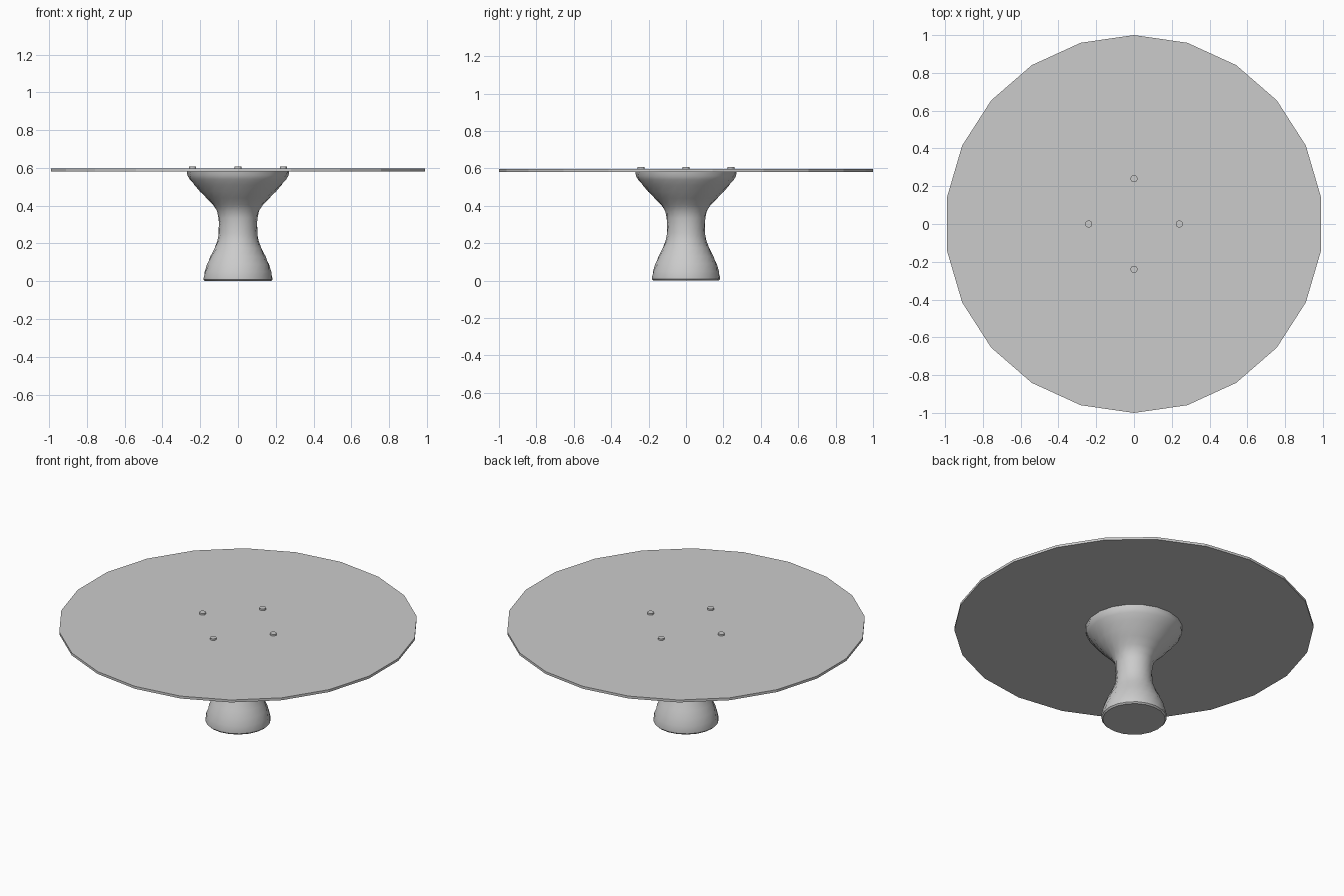
import bpy, bmesh
from math import sin, cos, pi, radians

if "Cube" in bpy.data.objects:
    bpy.data.objects.remove(bpy.data.objects["Cube"])


def disc(name, sides, radius, z0, z1, x=0, y=0):
    bpy.ops.mesh.primitive_cylinder_add(vertices=sides, radius=radius, depth=z1 - z0,
                                        location=(x, y, (z0 + z1) / 2))
    ob = bpy.context.object
    ob.name = name
    return ob


# Twisted pedestal: (radius, height) profile, each ring turned further round
PROFILE = [(0.174, 0.0), (0.182, 0.008), (0.182, 0.022), (0.177, 0.05), (0.165, 0.09),
           (0.147, 0.13), (0.125, 0.175), (0.109, 0.215), (0.103, 0.255), (0.102, 0.295),
           (0.104, 0.335), (0.111, 0.37), (0.133, 0.405), (0.168, 0.44), (0.202, 0.475),
           (0.232, 0.51), (0.257, 0.54), (0.268, 0.56), (0.272, 0.584)]
SIDES, TWIST = 20, radians(150)
bm = bmesh.new()
rings = []
for r, z in PROFILE:
    turn = TWIST * z / 0.584
    rings.append([bm.verts.new((r * cos(2 * pi * i / SIDES + turn),
                                r * sin(2 * pi * i / SIDES + turn), z))
                  for i in range(SIDES)])
for low, high in zip(rings, rings[1:]):
    for i in range(SIDES):
        j = (i + 1) % SIDES
        bm.faces.new((low[i], low[j], high[j], high[i]))
bm.faces.new(rings[0][::-1])
bm.faces.new(rings[-1])
mesh = bpy.data.meshes.new("pedestal")
bm.to_mesh(mesh)
bm.free()
pedestal = bpy.data.objects.new("pedestal", mesh)
bpy.context.collection.objects.link(pedestal)
bpy.context.view_layer.objects.active = pedestal
pedestal.select_set(True)
bpy.ops.object.shade_smooth_by_angle(angle=radians(32))
pedestal.select_set(False)

# Thin faceted round top
disc("table_top", 22, 1.0, 0.582, 0.597)

# Four fixing studs showing through the top
for k in range(4):
    a = k * pi / 2
    disc(f"stud_{k + 1}", 12, 0.019, 0.575, 0.607, 0.24 * cos(a), 0.24 * sin(a))
